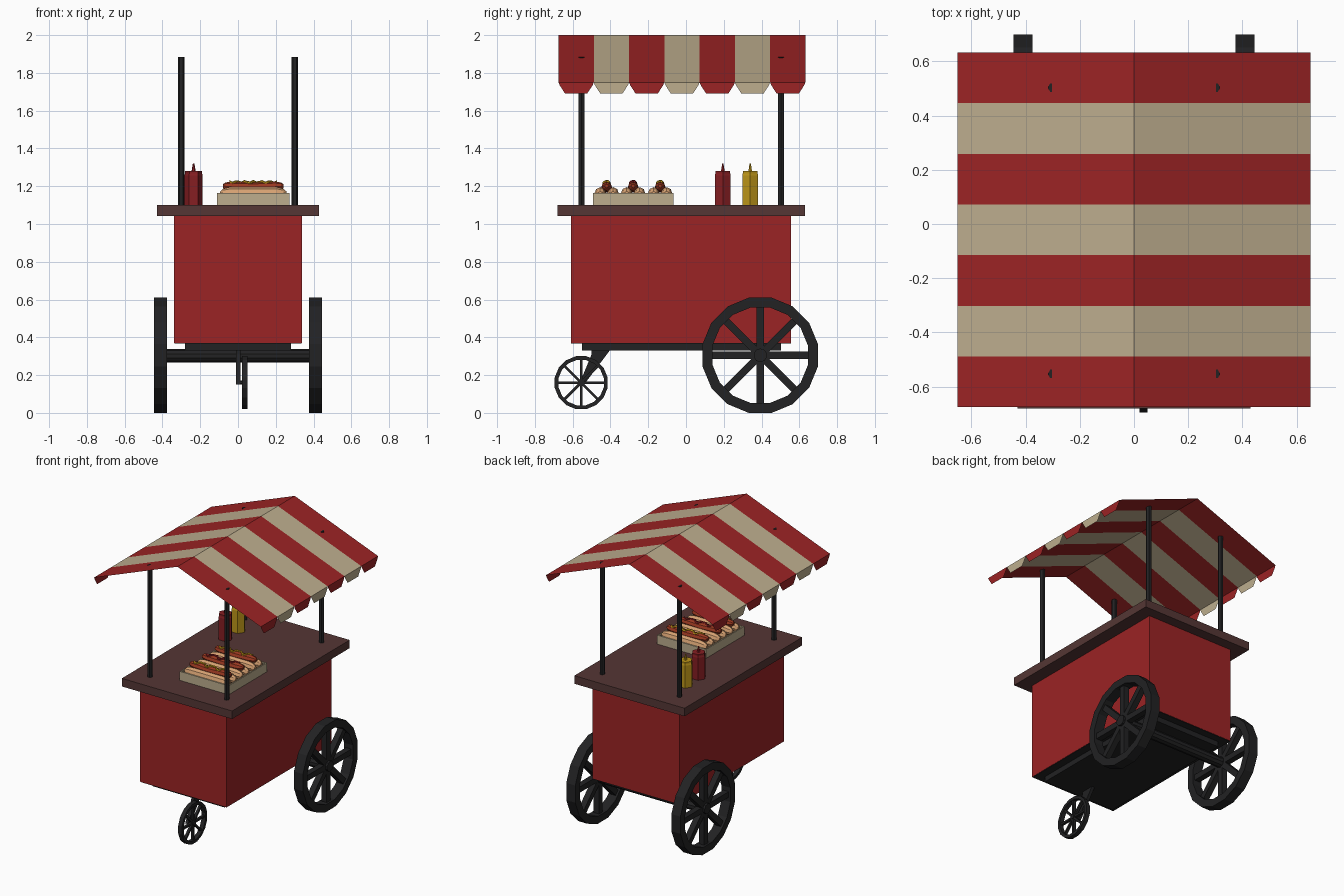
import bpy, bmesh, math
from mathutils import Matrix, Vector

if "Cube" in bpy.data.objects:
    bpy.data.objects.remove(bpy.data.objects["Cube"])


def mat(name, r, g, b):
    m = bpy.data.materials.new(name)
    m.diffuse_color = (r, g, b, 1)
    m.use_nodes = True
    m.node_tree.nodes["Principled BSDF"].inputs["Base Color"].default_value = m.diffuse_color
    return m


RED = mat("red_paint", 0.33, 0.017, 0.018)
CREAM = mat("cream", 0.51, 0.42, 0.27)
WOOD = mat("dark_wood", 0.09, 0.037, 0.035)
BLACK = mat("black_iron", 0.016, 0.016, 0.017)
KETCHUP = mat("ketchup", 0.24, 0.013, 0.016)
MUSTARD = mat("mustard", 0.52, 0.31, 0.01)
SAUSAGE = mat("sausage", 0.33, 0.04, 0.015)
BUN = mat("bun", 0.68, 0.36, 0.17)


def finish(name, bm, *mats):
    me = bpy.data.meshes.new(name)
    bm.to_mesh(me)
    bm.free()
    for m in mats:
        me.materials.append(m)
    ob = bpy.data.objects.new(name, me)
    bpy.context.collection.objects.link(ob)
    return ob


def add_box(bm, lo, hi, M=Matrix()):
    lo, hi = Vector(lo), Vector(hi)
    S = Matrix.Diagonal((*(hi - lo), 1))
    return bmesh.ops.create_cube(bm, size=1, matrix=M @ Matrix.Translation((lo + hi) / 2) @ S)["verts"]


def box(name, m, lo, hi):
    bm = bmesh.new()
    add_box(bm, lo, hi)
    return finish(name, bm, m)


def add_rod(bm, a, b, r1, r2=None, n=6, spin=0.0):
    a, b = Vector(a), Vector(b)
    d = b - a
    M = (Matrix.Translation((a + b) / 2) @ d.to_track_quat("Z", "Y").to_matrix().to_4x4()
         @ Matrix.Rotation(spin, 4, "Z"))
    bmesh.ops.create_cone(bm, cap_ends=True, segments=n, radius1=r1,
                          radius2=r1 if r2 is None else r2, depth=d.length, matrix=M)


def tube(name, m, path, n=8):
    """Loft along x through (x, y, z, ry, rz) stations."""
    bm = bmesh.new()
    rings = []
    for x, y, z, ry, rz in path:
        rings.append([bm.verts.new((x, y + ry * math.cos(2 * math.pi * k / n),
                                    z + rz * math.sin(2 * math.pi * k / n))) for k in range(n)])
    for a, b in zip(rings, rings[1:]):
        for k in range(n):
            bm.faces.new((a[k], a[(k + 1) % n], b[(k + 1) % n], b[k]))
    bm.faces.new(rings[0])
    bm.faces.new(rings[-1])
    bmesh.ops.recalc_face_normals(bm, faces=bm.faces)
    return finish(name, bm, m)


def wheel(name, c, R, rim, width, spoke, hub, n=16):
    bm = bmesh.new()
    x, cy, cz = c
    h = width / 2
    k = 1 / math.cos(math.pi / n)
    section = [(R * k, -h), (R * k, h), ((R - rim) * k, h), ((R - rim) * k, -h)]
    rings = []
    for i in range(n):
        a = 2 * math.pi * (i + 0.5) / n
        rings.append([bm.verts.new((x + dx, cy + r * math.cos(a), cz + r * math.sin(a)))
                      for r, dx in section])
    for i in range(n):
        p, q = rings[i], rings[(i + 1) % n]
        for j in range(4):
            bm.faces.new((p[j], p[(j + 1) % 4], q[(j + 1) % 4], q[j]))
    bmesh.ops.recalc_face_normals(bm, faces=bm.faces)
    # spokes across the full diameter, then hub
    for i in range(4):
        M = Matrix.Translation(c) @ Matrix.Rotation(i * math.pi / 4, 4, "X")
        L = R - rim * 0.6
        add_box(bm, (-h * 0.6, -spoke / 2, -L), (h * 0.6, spoke / 2, L), M)
    add_rod(bm, (x - h, cy, cz), (x + h, cy, cz), hub, n=10)
    return finish(name, bm, BLACK)


# Cart body, counter and chassis
box("cart_body", RED, (-0.338, -0.61, 0.37), (0.338, 0.557, 1.045))
box("counter_top", WOOD, (-0.43, -0.68, 1.043), (0.43, 0.63, 1.10))
box("floor_plate", BLACK, (-0.336, -0.608, 0.367), (0.336, 0.555, 0.372))
box("chassis_frame", BLACK, (-0.28, -0.55, 0.33), (0.28, 0.503, 0.37))

# Rear wheels and axle
for side, s in (("left", -1), ("right", 1)):
    wheel("rear_wheel_" + side, (s * 0.41, 0.393, 0.305), 0.305, 0.052, 0.07, 0.04, 0.036)
bm = bmesh.new()
add_rod(bm, (-0.4, 0.393, 0.302), (0.4, 0.393, 0.302), 0.035, n=10)
finish("rear_axle", bm, BLACK)

# Small front wheel on a one-sided slanting arm
wheel("front_wheel", (0.035, -0.555, 0.16), 0.14, 0.02, 0.03, 0.014, 0.016)
bm = bmesh.new()
prof = [(-0.575, 0.15), (-0.54, 0.15), (-0.40, 0.335), (-0.50, 0.335), (-0.50, 0.31), (-0.545, 0.20)]
f = bm.faces.new([bm.verts.new((-0.01, y, z)) for y, z in prof])
g = bmesh.ops.extrude_face_region(bm, geom=[f])["geom"]
for v in g:
    if isinstance(v, bmesh.types.BMVert):
        v.co.x = 0.012
bmesh.ops.recalc_face_normals(bm, faces=bm.faces)
add_rod(bm, (-0.01, -0.555, 0.16), (0.05, -0.555, 0.16), 0.011)
finish("front_wheel_arm", bm, BLACK)

# Canopy poles
for i, (x, y) in enumerate([(a, b) for a in (-0.3, 0.3) for b in (-0.553, 0.503)]):
    bm = bmesh.new()
    add_rod(bm, (x, y, 1.09), (x, y, 1.884), 0.018, n=6, spin=math.pi / 2)
    finish(f"canopy_pole_{i + 1}", bm, BLACK)

# Striped canopy: thin sheet with tapered flaps along both eaves
bm = bmesh.new()
y0, y1, count = -0.675, 0.632, 7
w = (y1 - y0) / count
for i in range(count):
    a, b = y0 + i * w, y0 + (i + 1) * w
    for s in (-1, 1):
        e = s * 0.65
        quads = [[(0, a, 2), (e, a, 1.75), (e, b, 1.75), (0, b, 2)],
                 [(e, a, 1.75), (e, a + 0.006, 1.735), (e, a + 0.035, 1.69),
                  (e, b - 0.035, 1.69), (e, b - 0.006, 1.735), (e, b, 1.75)]]
        for q in quads:
            face = bm.faces.new([bm.verts.new(p) for p in (q if s < 0 else q[::-1])])
            face.normal_update()
            if face.normal.z < -1e-4 or face.normal.x * s < 0:
                face.normal_flip()
            face.material_index = i % 2
bmesh.ops.remove_doubles(bm, verts=bm.verts, dist=1e-5)
finish("striped_canopy", bm, RED, CREAM)

# Hollow serving tray
bm = bmesh.new()
add_box(bm, (-0.11, -0.492, 1.10), (0.272, -0.065, 1.163))
bm.faces.ensure_lookup_table()
top = max(bm.faces, key=lambda f: f.calc_center_median().z)
bmesh.ops.inset_region(bm, faces=[top], thickness=0.012)
inner = bmesh.ops.extrude_discrete_faces(bm, faces=[top])["faces"][0]
for v in inner.verts:
    v.co.z -= 0.035
finish("serving_tray", bm, CREAM)

# Hot dogs: two bun halves, a sausage and a wavy line of sauce
CX = 0.081
ENDS = [(-1, 0.35), (-0.92, 0.75), (-0.72, 1), (0, 1), (0.72, 1), (0.92, 0.75), (1, 0.35)]
for i, y in enumerate((-0.42, -0.28, -0.137)):
    for side, s in (("front", -1), ("back", 1)):
        tube(f"bun_{i + 1}_{side}", BUN,
             [(CX + t * 0.175, y + s * 0.034, 1.161, 0.031 * r, 0.034 * r) for t, r in ENDS])
    tube(f"sausage_{i + 1}", SAUSAGE,
         [(CX + t * 0.16, y, 1.193 + 0.008 * t * t, 0.028 * r, 0.027 * r) for t, r in ENDS])
    wave = []
    for k in range(17):
        t = k / 8 - 1
        wave.append((CX + t * 0.125, y + 0.015 * math.sin(t * 9),
                     1.221 + 0.005 * math.cos(t * 18), 0.008, 0.008))
    tube(f"sauce_line_{i + 1}", KETCHUP if i == 1 else MUSTARD, wave, n=5)

# Squeeze bottles with cap and nozzle
for name, y, m in (("ketchup_bottle", 0.195, KETCHUP), ("mustard_bottle", 0.34, MUSTARD)):
    bm = bmesh.new()
    x = -0.235
    for za, zb, ra, rb in ((1.10, 1.258, 0.048, 0.048), (1.258, 1.272, 0.048, 0.044),
                           (1.265, 1.28, 0.045, 0.045), (1.28, 1.32, 0.011, 0.004)):
        add_rod(bm, (x, y, za), (x, y, zb), ra, rb, n=6, spin=math.pi / 2)
    finish(name, bm, m)
